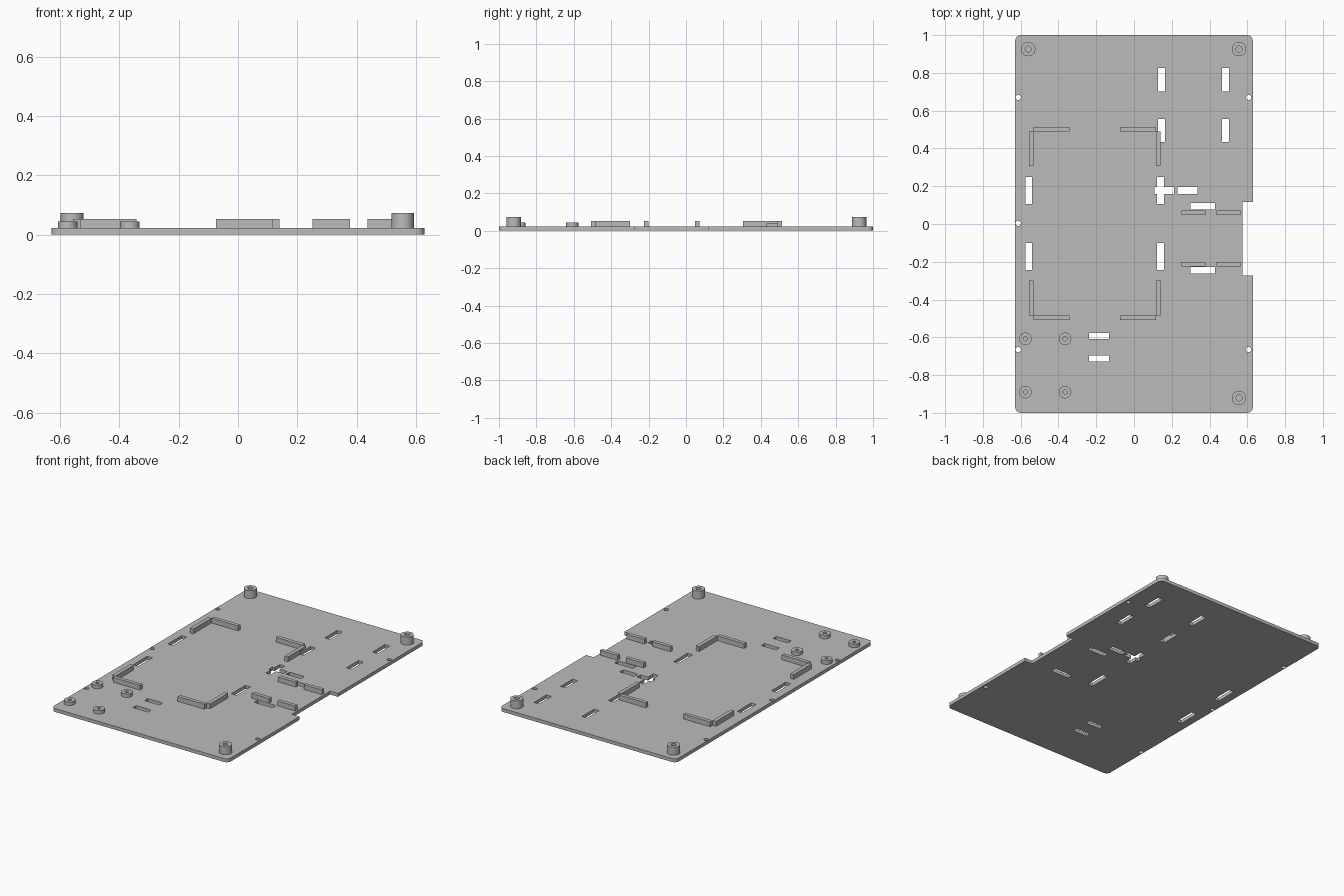
import bpy, bmesh, math
from mathutils import Matrix

cube = bpy.data.objects.get("Cube")
if cube:
    bpy.data.objects.remove(cube, do_unlink=True)

grey = bpy.data.materials.new("plain grey")
grey.use_nodes = True
colour = (0.5, 0.5, 0.5, 1)
grey.diffuse_color = colour
grey.node_tree.nodes["Principled BSDF"].inputs["Base Color"].default_value = colour

HW, HL, T = 0.629, 1.0, 0.022   # plate half width, half length, thickness
WALL_TOP, CUT_TOP = 0.053, 0.04


def finish(name, bm, smooth=False):
    bmesh.ops.recalc_face_normals(bm, faces=bm.faces)
    mesh = bpy.data.meshes.new(name)
    bm.to_mesh(mesh)
    bm.free()
    mesh.materials.append(grey)
    ob = bpy.data.objects.new(name, mesh)
    bpy.context.collection.objects.link(ob)
    if smooth:
        shade(ob)
    return ob


def activate(ob):
    bpy.ops.object.select_all(action='DESELECT')
    ob.select_set(True)
    bpy.context.view_layer.objects.active = ob


def shade(ob):
    activate(ob)
    bpy.ops.object.shade_smooth_by_angle(angle=math.radians(30))


def add_box(bm, x0, x1, y0, y1, z0, z1):
    m = Matrix.Translation(((x0 + x1) / 2, (y0 + y1) / 2, (z0 + z1) / 2))
    m = m @ Matrix.Diagonal((x1 - x0, y1 - y0, z1 - z0, 1))
    bmesh.ops.create_cube(bm, size=1, matrix=m)


def box(name, *bounds):
    bm = bmesh.new()
    add_box(bm, *bounds)
    return finish(name, bm)


def cut(ob, cutter):
    mod = ob.modifiers.new("cut", 'BOOLEAN')
    mod.operation = 'DIFFERENCE'
    mod.solver = 'EXACT'
    mod.use_self = True
    mod.object = cutter
    activate(ob)
    bpy.ops.object.modifier_apply(modifier=mod.name)


def standoff(name, x, y, r, hole, top):
    """Ring spun from a rectangular section, open down to the plate."""
    bm = bmesh.new()
    section = [(hole, T), (r, T), (r, top), (hole, top)]
    vs = [bm.verts.new((a, 0, z)) for a, z in section]
    es = [bm.edges.new((vs[i], vs[(i + 1) % 4])) for i in range(4)]
    bmesh.ops.spin(bm, geom=vs + es, cent=(0, 0, 0), axis=(0, 0, 1),
                   angle=math.tau, steps=40, use_merge=True)
    bmesh.ops.remove_doubles(bm, verts=bm.verts, dist=1e-5)
    bmesh.ops.translate(bm, verts=bm.verts, vec=(x, y, 0))
    finish(name, bm, True)


# Plate outline: rounded corners and a notch in the left edge
R = 0.03
outline = []
for k, (sx, sy) in enumerate([(1, 1), (-1, 1), (-1, -1), (1, -1)]):
    for i in range(9):
        a = math.pi / 2 * (k + i / 8)
        outline.append((sx * (HW - R) + R * math.cos(a), sy * (HL - R) + R * math.sin(a)))
outline += [(HW, -0.273), (0.574, -0.273), (0.574, 0.117), (HW, 0.117)]
bm = bmesh.new()
face = bm.faces.new([bm.verts.new((x, y, 0)) for x, y in outline])
up = bmesh.ops.extrude_face_region(bm, geom=[face])["geom"]
bmesh.ops.translate(bm, verts=[v for v in up if isinstance(v, bmesh.types.BMVert)], vec=(0, 0, T))
plate = finish("base_plate", bm)

# Cable slots and edge holes
bm = bmesh.new()


def slot(x, y, w, l):
    add_box(bm, x - w / 2, x + w / 2, y - l / 2, y + l / 2, -0.05, CUT_TOP)


S = 0.036
for x in (0.145, 0.485):
    slot(x, 0.763, S, 0.125)
    slot(x, 0.495, S, 0.122)
for x in (-0.557, 0.141):
    for y in (0.178, -0.172):
        slot(x, y, S, 0.142)
for x in (0.16, 0.283):
    slot(x, 0.178, 0.105, S)
for y in (0.094, -0.245):
    slot(0.365, y, 0.13, S)
for y in (-0.593, -0.712):
    slot(-0.185, y, 0.106, 0.033)
for x, y in [(-0.613, 0.67), (-0.613, 0.003), (-0.613, -0.665), (0.607, 0.67), (0.607, -0.665)]:
    bmesh.ops.create_cone(bm, cap_ends=True, segments=24, radius1=0.014, radius2=0.014,
                          depth=0.2, matrix=Matrix.Translation((x, y, 0)))
cutter = finish("slot_cutter", bm)
cutter.hide_render = True
cut(plate, cutter)
shade(plate)

# Corner brackets of the large tray
CX, CY, W, HX, HY = -0.208, 0.003, 0.024, 0.348, 0.511
for sx, side in ((-1, "right"), (1, "left")):
    for sy, end in ((-1, "front"), (1, "back")):
        xs = sorted(CX + sx * d for d in (HX - W, HX - 0.214))
        ys = sorted(CY + sy * d for d in (HY - W, HY))
        box(f"tray_end_wall_{end}_{side}", *xs, *ys, T, WALL_TOP)
        xs = sorted(CX + sx * d for d in (HX - W, HX))
        ys = sorted(CY + sy * d for d in (HY - W, HY - 0.208))
        wall = box(f"tray_side_wall_{end}_{side}", *xs, *ys, T, WALL_TOP)
        if sx > 0 and sy > 0:
            cut(wall, cutter)   # a slot runs under this wall
bpy.data.objects.remove(cutter, do_unlink=True)

# Short guide walls beside the notch
for x, side in ((0.315, "inner"), (0.5, "outer")):
    for y, end in ((0.06, "back"), (-0.213, "front")):
        box(f"guide_wall_{end}_{side}", x - 0.063, x + 0.063, y - 0.012, y + 0.012, T, WALL_TOP)

# Tall corner standoffs and the four short board standoffs
for i, (x, y) in enumerate([(-0.56, 0.926), (0.556, 0.926), (0.556, -0.921)]):
    standoff(f"corner_standoff_{i + 1}", x, y, 0.038, 0.016, 0.073)
for x, side in ((-0.575, "right"), (-0.365, "left")):
    for y, end in ((-0.608, "back"), (-0.89, "front")):
        standoff(f"board_standoff_{end}_{side}", x, y, 0.033, 0.011, 0.045)
